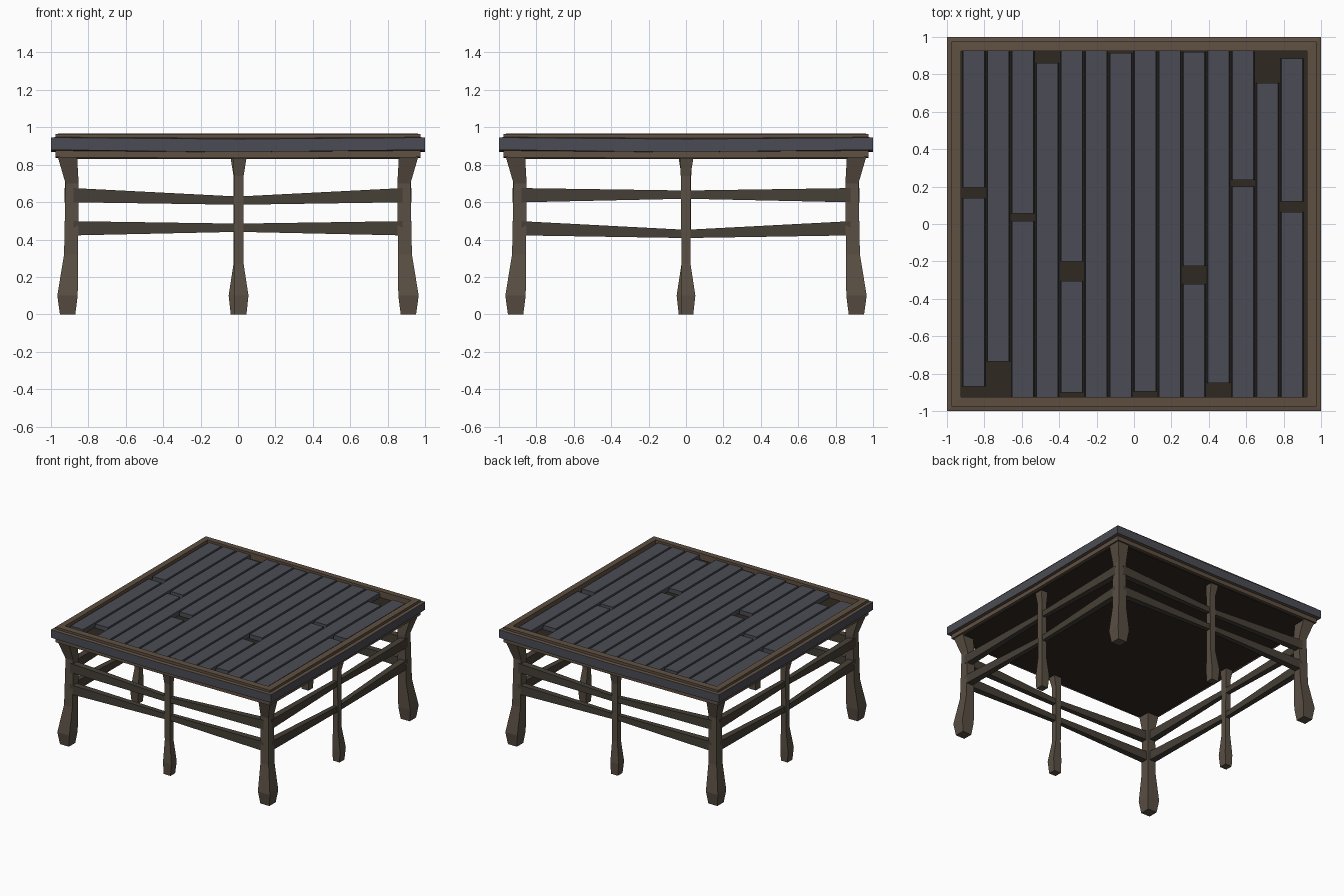
import bpy, bmesh

if "Cube" in bpy.data.objects:
    bpy.data.objects.remove(bpy.data.objects["Cube"])


def material(name, color):
    m = bpy.data.materials.new(name)
    m.diffuse_color = (*color, 1)
    m.use_nodes = True
    m.node_tree.nodes["Principled BSDF"].inputs["Base Color"].default_value = m.diffuse_color
    return m


BROWN = material("brown_wood", (0.115, 0.08, 0.055))
LEG = material("leg_wood", (0.1, 0.078, 0.056))
RAIL = material("rail_wood", (0.06, 0.05, 0.037))
DARK = material("dark_wood", (0.028, 0.021, 0.015))
SLATE = material("slate_boards", (0.07, 0.073, 0.09))


def finish(name, bm, mat):
    bmesh.ops.recalc_face_normals(bm, faces=bm.faces)
    me = bpy.data.meshes.new(name)
    bm.to_mesh(me)
    bm.free()
    me.materials.append(mat)
    ob = bpy.data.objects.new(name, me)
    bpy.context.collection.objects.link(ob)
    return ob


def loft(name, sections, mat, closed=False):
    """Join equal point loops; cap the ends, or close into a ring."""
    bm = bmesh.new()
    loops = [[bm.verts.new(p) for p in s] for s in sections]
    pairs = list(zip(loops, loops[1:])) + ([(loops[-1], loops[0])] if closed else [])
    for a, b in pairs:
        for i in range(len(a)):
            j = (i + 1) % len(a)
            bm.faces.new((a[i], a[j], b[j], b[i]))
    if not closed:
        bm.faces.new(loops[0])
        bm.faces.new(loops[-1])
    return finish(name, bm, mat)


def rect(x0, x1, y0, y1, z):
    return [(x0, y0, z), (x1, y0, z), (x1, y1, z), (x0, y1, z)]


def ring(h, z, zmid):
    """Square loop of half size h whose side middles sit at zmid."""
    pts = [(-1, -1), (0, -1), (1, -1), (1, 0), (1, 1), (0, 1), (-1, 1), (-1, 0)]
    return [(x * h, y * h, zmid if x * y == 0 else z) for x, y in pts]


# table top: frame, sagging edge band, dark bed
loft("top_frame", [ring(h, z, m) for h, z, m in [
    (0.975, 0.84, 0.835), (0.975, 0.965, 0.965), (0.925, 0.967, 0.967), (0.925, 0.84, 0.835)]],
    BROWN, True)
band = loft("edge_band", [ring(h, z, m) for h, z, m in [
    (1.0, 0.88, 0.867), (1.0, 0.945, 0.937), (0.97, 0.948, 0.943), (0.97, 0.875, 0.867)]],
    SLATE, True)
band.data.materials.append(BROWN)
for p in band.data.polygons:
    if abs(p.normal.z) > 0.7:
        p.material_index = 1
loft("top_bed", [rect(-0.95, 0.95, -0.95, 0.95, z) for z in (0.83, 0.915)], DARK)

# slats: y spans for each row, left to right
E = 0.925
rows = [
    [(-0.87, 0.14), (0.195, E)], [(-0.735, E)], [(-E, 0.015), (0.055, E)],
    [(-E, 0.86)], [(-0.9, -0.305), (-0.2, E)], [(-E, E)], [(-E, 0.915)],
    [(-0.895, E)], [(-E, E)], [(-E, -0.32), (-0.225, 0.92)], [(-0.85, E)],
    [(-E, 0.2), (0.235, E)], [(-E, 0.755)], [(-E, 0.065), (0.12, 0.885)],
]
for i, spans in enumerate(rows):
    x = -0.856 + i * 0.1308
    for y0, y1 in spans:
        loft("slat", [rect(x - 0.062, x + 0.062, y0, y1, 0.91),
                      rect(x - 0.057, x + 0.057, y0, y1, 0.95)], SLATE)

# corner legs: (z, inner, outer)
corner = [(0, 0.87, 0.952), (0.1, 0.857, 0.966), (0.32, 0.855, 0.93),
          (0.7, 0.852, 0.922), (0.84, 0.86, 0.963)]
for sx in (-1, 1):
    for sy in (-1, 1):
        loft("corner_leg", [rect(sx * a, sx * b, sy * a, sy * b, z) for z, a, b in corner], LEG)

# middle legs: (z, side start, side end, inner, outer)
middle = [(0, -0.018, 0.045, 0.88, 0.94), (0.1, -0.02, 0.056, 0.875, 0.945),
          (0.27, -0.018, 0.03, 0.88, 0.925), (0.74, -0.022, 0.03, 0.88, 0.925),
          (0.84, -0.027, 0.046, 0.88, 0.945)]


def place(p, k):
    """Turn a front-side point (along, depth outwards, z) to side k."""
    s, d, z = p
    return [(s, -d, z), (d, s, z), (-s, d, z), (-d, -s, z)][k]


# four sides: middle leg plus two bent rails
for k in range(4):
    shift = 0.0 if k == 0 else -0.006
    loft("middle_leg", [[place((s, d, z), k) for s, d in
                         ((a + shift, i), (b + shift, i), (b + shift, o), (a + shift, o))]
                        for z, a, b, i, o in middle], LEG)
    mids = (0.608, 0.463) if k % 2 == 0 else (0.64, 0.43)
    for end_z, mid_z, name in zip((0.637, 0.46), mids, ("upper_rail", "lower_rail")):
        secs = []
        for s, z, hz, hd in ((-0.88, end_z, 0.038, 0.027), (0, mid_z, 0.022, 0.018),
                             (0.88, end_z, 0.038, 0.027)):
            secs.append([place((s, 0.9 + u * hd, z + v * hz), k)
                         for u, v in ((-1, -1), (1, -1), (1, 1), (-1, 1))])
        loft(name, secs, RAIL)
